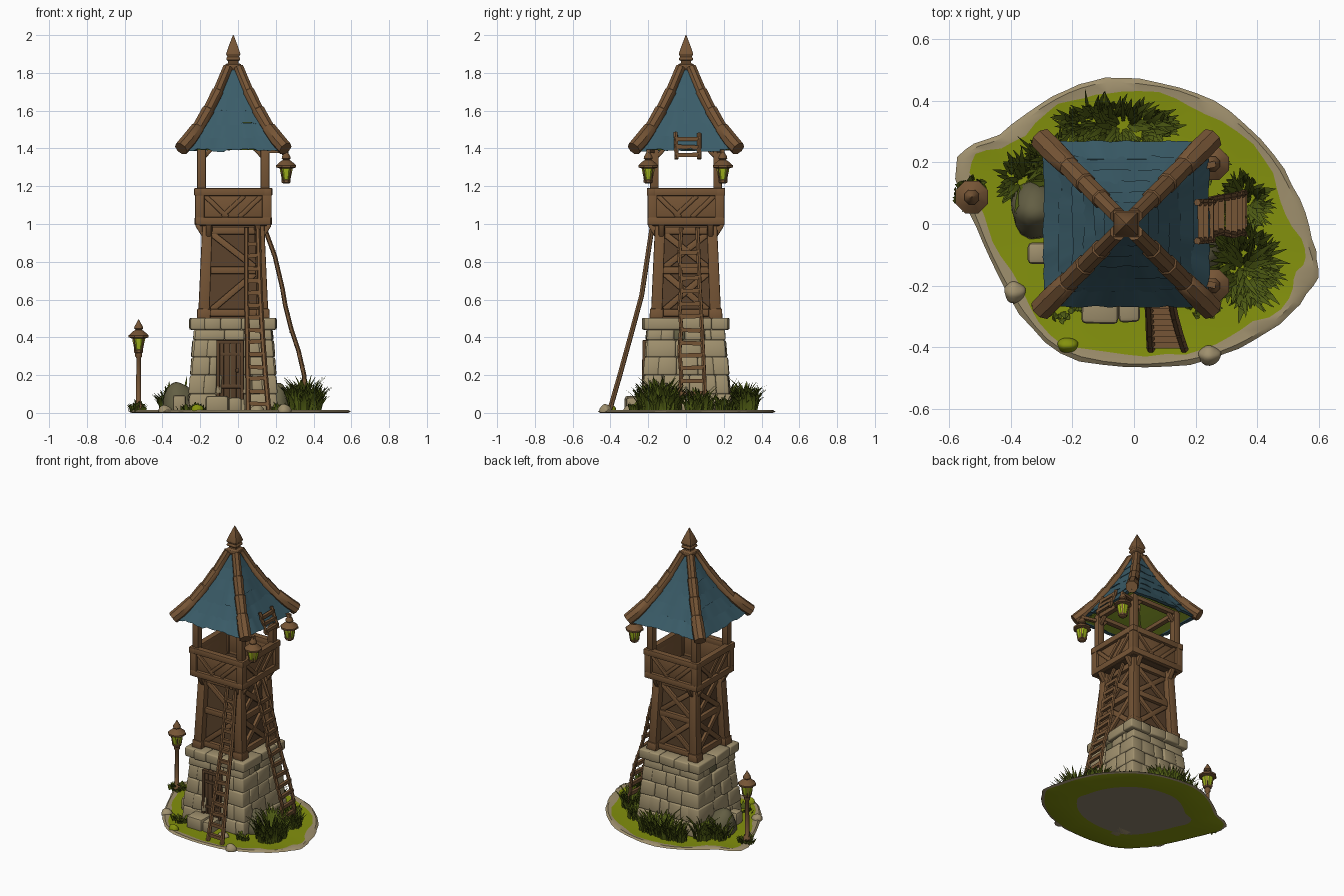
import bpy, bmesh, math, random
from mathutils import Vector, Matrix

if "Cube" in bpy.data.objects:
    bpy.data.objects.remove(bpy.data.objects["Cube"])
random.seed(4)
rnd, CX, TAU = random.uniform, -0.025, 2 * math.pi  # CX: tower axis

def mat(name, *c):
    m = bpy.data.materials.new(name)
    m.diffuse_color = (*c, 1)
    m.use_nodes = True
    m.node_tree.nodes["Principled BSDF"].inputs["Base Color"].default_value = m.diffuse_color
    return m
WOOD, DARK = mat("wood", .18, .09, .036), mat("dark_wood", .1, .053, .024)
BLUE, SAND = mat("blue_shingle", .043, .108, .14), mat("sandstone", .35, .28, .155)
ROCK, DIRT = mat("dark_rock", .125, .113, .057), mat("dirt", .26, .22, .15)
GREEN, GRASS = mat("lawn_green", .23, .285, .004), mat("leaf_green", .08, .11, .007)
GLOW = mat("lamp_glass", .36, .46, .012)
bm = bmesh.new()  # shared scratch mesh, emptied by finish()

# ---------- helpers ----------
def finish(name, mats, bevel=0, angle=40):
    bmesh.ops.recalc_face_normals(bm, faces=bm.faces[:])
    if bevel:
        bmesh.ops.bevel(bm, geom=bm.edges[:], offset=bevel, segments=2, profile=0.5,
                        affect='EDGES', clamp_overlap=True, material=-1)
    me = bpy.data.meshes.new(name)
    bm.to_mesh(me)
    bm.clear()
    ob = bpy.data.objects.new(name, me)
    bpy.context.collection.objects.link(ob)
    for m in mats:
        me.materials.append(m)
    bpy.ops.object.select_all(action='DESELECT')
    ob.select_set(True)
    bpy.context.view_layer.objects.active = ob
    bpy.ops.object.shade_smooth_by_angle(angle=math.radians(angle))

def skin(rings, mi=0, caps=True):
    """Join equal rings of points into a closed skin."""
    vs = [[bm.verts.new(p) for p in r] for r in rings]
    n = len(vs[0])
    fs = [bm.faces.new((a[i], a[(i + 1) % n], b[(i + 1) % n], b[i])) for a, b in zip(vs, vs[1:]) for i in range(n)]
    if caps:
        fs += [bm.faces.new(vs[0][::-1]), bm.faces.new(vs[-1])]
    for f in fs:
        f.material_index = mi

def S(k, u, d, z):
    """Point on tower side k (0 front, 1 right, 2 back, 3 left): along, outward, up."""
    return Matrix.Rotation(k * TAU / 4, 3, 'Z') @ Vector((u, -d, z)) + Vector((CX, 0, 0))

def out(k):
    return S(k, 0, 1, 0) - S(k, 0, 0, 0)

def beam(p, q, w, h, ref=(0, 0, 1), mi=0, taper=1):
    p, q = Vector(p), Vector(q)
    a = (q - p).normalized()
    s = a.cross(Vector(ref)).normalized()
    n = s.cross(a)
    skin([[c + (s * x * w + n * y * h) * t / 2 for x, y in ((-1, -1), (1, -1), (1, 1), (-1, 1))]
          for c, t in ((p, 1), (q, taper))], mi)

def tube(pts, radii, n=8, ref=(0, 1, 0)):
    pts, rings = [Vector(p) for p in pts], []
    for i, (p, r) in enumerate(zip(pts, radii)):
        a = (pts[min(i + 1, len(pts) - 1)] - pts[max(i - 1, 0)]).normalized()
        s = a.cross(Vector(ref)).normalized()
        t = s.cross(a)
        rings.append([p + (s * math.cos(x) + t * math.sin(x)) * r for x in [TAU * (j + .5) / n for j in range(n)]])
    skin(rings)

def lathe(prof, x, y, z=0, n=8, mi=0):
    angles = [TAU * (j + .5) / n for j in range(n)]
    skin([[(x + r * math.cos(a), y + r * math.sin(a), z + h) for a in angles] for r, h in prof], mi)

# ---------- ground island ----------
key = [(-.045, .473), (.15, .445), (.31, .366), (.455, .227), (.537, .08), (.575, -.05), (.6, -.146),
       (.56, -.227), (.47, -.324), (.34, -.405), (.18, -.454), (-.03, -.467), (-.24, -.42), (-.37, -.29),
       (-.47, -.113), (-.53, .03), (-.58, .146), (-.55, .243), (-.436, .29), (-.306, .39), (-.177, .454)]
edge = []
for i in range(len(key)):
    a, b, c, d = (Vector(key[(i + j) % len(key)]) for j in (-1, 0, 1, 2))
    for t in (0, .33, .67):
        edge.append(.5 * (2 * b + (c - a) * t + (2 * a - 5 * b + 4 * c - d) * t * t + (3 * b - a - 3 * c + d) * t ** 3))
wob = [.915 + .02 * math.sin(i * .9) + rnd(-.015, .015) for i in range(len(edge))]
def ring(scale, z):
    return [(p.x * s, p.y * s, z) for p, s in zip(edge, scale if isinstance(scale, list) else [scale] * len(edge))]
skin([ring(.62, 0), ring(.97, 0)], 0, False)
skin([ring(.97, 0), ring([1 + rnd(-.008, .008) for _ in edge], .006), ring(.97, .016), ring(wob, .012)], 1, False)
skin([ring(wob, .012), ring(.5, .014)], 0, False)
bm.faces.new([bm.verts.new(p) for p in ring(.5, .014)])
bm.faces.new([bm.verts.new(p) for p in ring(.62, 0)]).material_index = 2
bmesh.ops.remove_doubles(bm, verts=bm.verts[:], dist=.0004)
finish("ground_island", [GREEN, SAND, DIRT])

# ---------- stone base, leaving the doorway free ----------
skin([[S(k, h, h, z) for k in range(4)] for h, z in ((.2, .012), (.185, .49))])
finish("stone_core", [SAND])
levels = [.01, .1, .2, .295, .385, .44, .503]
for r, (z0, z1) in enumerate(zip(levels, levels[1:])):
    cap = r == 5
    for k in range(4):
        t = -1.0
        while t < .99:
            e = t + (rnd(.5, .9) if cap else rnd(.42, .8))
            e = 1.0 if e > .75 else e
            spans = [(t, e)]
            if k == 0 and r < 4:
                spans = [(a, b) for a, b in ((t, min(e, -.39)), (max(t, .24), e)) if b - a > .05]
            for a, b in spans:
                o, o2 = rnd(-.004, .012), rnd(-.004, .01)
                rows = []
                for z in (z0, z1):
                    h = .222 if cap else .238 - .085 * z
                    m = h if (k + r) % 2 == 0 else h - .07
                    rows.append([S(k, a * m, h + o, z), S(k, b * m, h + o2, z),
                                 S(k, b * m, h - .09, z), S(k, a * m, h - .09, z)])
                skin(rows, 1 if random.random() < .13 and not cap and abs(a + b) < 1.1 else 0)
            t = e
finish("base_stones", [SAND, ROCK], .015, 60)

# ---------- door, step ----------
for i in range(4):
    beam((-.091 + i * .033, -.208, .07), (-.091 + i * .033, -.204, .385), .032, .03, (0, -1, 0))
for z in (.14, .31, .375):
    beam((-.108, -.222, z), (.025, -.222, z), .02, .014, (0, -1, 0))
for x in (-.105, .022):
    beam((x, -.215, .07), (x, -.21, .385), .018, .04, (0, -1, 0))
beam((-.012, -.225, .225), (.006, -.225, .225), .02, .015, (0, -1, 0))
finish("door", [DARK], .003)
beam((-.17, -.262, .045), (-.05, -.265, .045), .12, .09)
beam((-.052, -.265, .042), (.018, -.262, .042), .11, .08)
beam((-.31, -.13, .05), (-.31, -.06, .05), .07, .09)
finish("door_step", [SAND], .015)

# ---------- timber shaft ----------
skin([[S(k, h, h, z) for k in range(4)] for h, z in ((.14, .48), (.122, 1.0))])
finish("shaft_wall", [DARK])
for k in range(4):
    o = out(k)
    beam(S(k, .157, .157, .49), S(k, .137, .137, 1.0), .06, .06, o, taper=.9)
    beam(S(k, .157, .157, .495), S(k, .155, .155, .55), .072, .072, o)
    for z, d in ((.53, .148), (.755, .14), (.965, .13)):
        beam(S(k, -.14, d, z), S(k, .14, d, z), .04, .03, o)
    for z0, z1, d0, d1, s in ((.545, .74, .146, .14, 1), (.77, .95, .139, .131, -1)):
        beam(S(k, -.115 * s, d0, z0), S(k, .115 * s, d1, z1), .034, .022, o)
        if k:
            beam(S(k, .115 * s, d0 - .002, z0), S(k, -.115 * s, d1 - .002, z1), .034, .02, o)
    for u in (-.13, .13):  # brackets under the balcony
        beam(S(k, u, .14, .92), S(k, u, .19, 1.0), .03, .03, o)
finish("shaft_timbers", [WOOD], .006)

# ---------- balcony ----------
beam((CX - .18, 0, 1.005), (CX + .18, 0, 1.005), .36, .03, mi=1)
for k in range(4):
    o = out(k)
    beam(S(k, -.175, .174, 1.095), S(k, .175, .174, 1.095), .14, .02, o)
    for z, l in ((1.015, .2), (1.17, .207)):
        beam(S(k, -l, .184, z), S(k, l, .184, z), .042, .042, o)
    beam(S(k, .178, .178, 1.0), S(k, .178, .178, 1.185), .05, .05, o)
    beam(S(k, -.06, .187, 1.04), S(k, .06, .187, 1.15), .024, .014, o)
    beam(S(k, .168, .168, 1.18), S(k, .168, .168, 1.42), .046, .046, o)  # upper post and plate
    beam(S(k, -.19, .168, 1.412), S(k, .19, .168, 1.412), .03, .035, o)
    for s in (-1, 1):
        beam(S(k, s * .15, .188, 1.15), S(k, s * .03, .188, 1.035), .026, .016, o)
        beam(S(k, s * .16, .168, 1.35), S(k, s * .11, .168, 1.405), .022, .025, o)
finish("balcony_timbers", [WOOD, DARK], .006)

# ---------- roof: wavy overlapping shingle courses ----------
prof = [(1.392, .26), (1.46, .21), (1.53, .167), (1.6, .13), (1.67, .095), (1.74, .063), (1.83, .028)]
skin([[S(k, r - .022, r - .022, z) for k in range(4)] for z, r in prof], 0, False)
finish("roof_lining", [GRASS], angle=20)
for i, ((z0, r0), (z1, r1)) in enumerate(zip(prof, prof[1:])):
    n = 20 - 3 * i
    for k in range(4):
        rings, drop = [], 0
        for j in range(n + 1):
            t = -1 + 2 * j / n
            if j % 3 == 0:
                drop = rnd(-.01, .005)
            zb, o = z0 + drop + rnd(-.003, .003), rnd(.006, .012)
            rings.append([S(k, t * (r0 + o), r0 + o, zb), S(k, t * r0, r0 - .016, zb),
                          S(k, t * r1, r1 - .014, z1), S(k, t * r1, r1, z1 + .006)])
        skin(rings)
finish("roof_shingles", [BLUE], 0, 30)
hip = [(1.398, .276), (1.44, .238), (1.505, .19), (1.51, .186), (1.6, .133), (1.605, .13), (1.7, .082),
       (1.705, .08), (1.83, .028)]
for k in range(4):
    tube([S(k, r, r, z) for z, r in hip], (.039, .041, .037, .033, .036, .031, .033, .028, .027),
         8, out(k).cross(Vector((0, 0, 1))) + out(k))
finish("roof_hip_logs", [WOOD])
lathe([(r * 1.35, z) for r, z in ((.03, 1.8), (.044, 1.825), (.044, 1.845), (.028, 1.852), (.028, 1.862),
      (.038, 1.868), (.038, 1.88), (.032, 1.885), (.04, 1.9), (.026, 1.94), (.002, 2.0))], CX, 0, 0, 4)
finish("roof_finial", [WOOD], .003)

# ---------- ladders ----------
def lerp(path, z):
    for p, q in zip(path, path[1:]):
        if q[2] <= z <= p[2]:
            return Vector(p).lerp(Vector(q), (z - p[2]) / (q[2] - p[2]))
def ladder(name, left, right, zs, r=.014):
    for path in (left, right):
        tube(path, [r] * len(path), 6, (.6, .8, 0))
    for z in zs:
        p, q = lerp(left, z), lerp(right, z)
        e = (q - p) * .08
        beam(p - e, q + e + Vector((0, 0, rnd(-.006, .006))), .02, .022)
    finish(name, [WOOD])
run = [(-.18, .98), (-.235, .62), (-.295, .4), (-.35, .2), (-.405, .01)]
ladder("front_ladder", [(x, *p) for x, p in zip((.045, .045, .05, .052, .055), run)],
       [(x, *p) for x, p in zip((.105, .118, .13, .145, .163), run)], [.05 + .065 * i for i in range(14)])
side = [(.14, .98), (.195, .83), (.235, .66), (.25, .57), (.28, .45), (.32, .33), (.35, .2), (.36, .04)]
ladder("side_ladder", [(x, -.025 - .01 * (i % 2), z) for i, (x, z) in enumerate(side)],
       [(x, .06 + .006 * i, z) for i, (x, z) in enumerate(side)], [.1 + .068 * i for i in range(12)], .012)
ladder("roof_ladder", [(.205, -.055, 1.485), (.255, -.05, 1.345)], [(.205, .07, 1.48), (.255, .07, 1.345)],
       [1.365, 1.41, 1.45], .012)

# ---------- lanterns ----------
def lantern(x, y, z):
    lathe([(.022, .012), (.036, .07), (.036, .085)], x, y, z, 8, 1)
    lathe([(.018, 0), (.026, .006), (.026, .018), (.02, .022)], x, y, z)
    lathe([(.036, .078), (.057, .085), (.057, .096), (.03, .118), (.018, .125), (.026, .132), (.024, .142),
           (.014, .158), (.002, .18)], x, y, z)
    for c, s in ((.7, .7), (-.7, .7), (-.7, -.7), (.7, -.7)):
        beam((x + .025 * c, y + .025 * s, z + .01), (x + .036 * c, y + .036 * s, z + .085), .007, .007, (c, s, 0))
for y in (-.2, .195):
    lantern(.255, y, 1.215)
    beam((.13, y * .85, 1.385), (.265, y, 1.385), .02, .02)
finish("hanging_lanterns", [WOOD, GLOW])
lantern(-.526, .087, .315)
lathe([(.024, .005), (.024, .04), (.015, .05), (.013, .29), (.02, .3), (.02, .32)], -.526, .087)
finish("lamp_post", [WOOD, GLOW])

# ---------- rocks ----------
for x, y, rx, ry, rz, mi in ((-.31, .05, .09, .095, .15, 0), (.22, -.1, .07, .08, .14, 0), (-.387, -.22, .035, .035, .03, 1),
                             (.245, -.425, .038, .032, .035, 1), (-.215, -.392, .032, .025, .035, 2), (.1, -.3, .04, .03, .03, 1)):
    for v in bmesh.ops.create_icosphere(bm, subdivisions=3, radius=1)['verts']:
        w = 1 + .05 * math.sin(4 * v.co.x + 9 * x) + .05 * math.sin(5 * v.co.y + 3 * v.co.z)
        v.co = Vector((x + v.co.x * rx * w, y + v.co.y * ry * w, max(.003, .01 + v.co.z * rz * w)))
        for f in v.link_faces:
            f.material_index = mi
finish("rocks", [ROCK, SAND, GREEN])

# ---------- grass clumps: x, y, spread x, spread y, height, blades ----------
for x, y, sx, sy, h, n in ((-.05, .32, .18, .055, .19, 300), (.35, -.14, .09, .11, .22, 300), (.36, .07, .06, .07, .16, 130),
                           (-.36, .14, .06, .06, .17, 100), (-.53, .1, .05, .045, .07, 60), (-.24, -.27, .08, .04, .06, 50),
                           (.24, .2, .05, .05, .12, 50), (-.28, .22, .05, .05, .2, 80), (.22, -.27, .05, .03, .06, 25)):
    for _ in range(n):
        a, q = rnd(0, TAU), math.sqrt(rnd(0, 1))
        base = Vector((x + sx * q * math.cos(a), y + sy * q * math.sin(a), .008))
        b, L = a + rnd(-.9, .9), h * rnd(.5, 1.1) * (1.05 - .45 * q)
        d, reach = Vector((math.cos(b), math.sin(b), 0)), L * rnd(.15, .6)
        s = Vector((-d.y, d.x, 0)) * rnd(.006, .011)
        pts = [base + d * reach * t * t + Vector((0, 0, L * (t - .12 * t ** 3))) for t in (0, .4, .75, 1)]
        vs = [[bm.verts.new(p + s * w * e) for e in (-1, 1)] for p, w in zip(pts, (.7, 1.1, .8, .08))]
        for p, r in zip(vs, vs[1:]):
            bm.faces.new((p[0], p[1], r[1], r[0]))
finish("grass_clumps", [GRASS])
